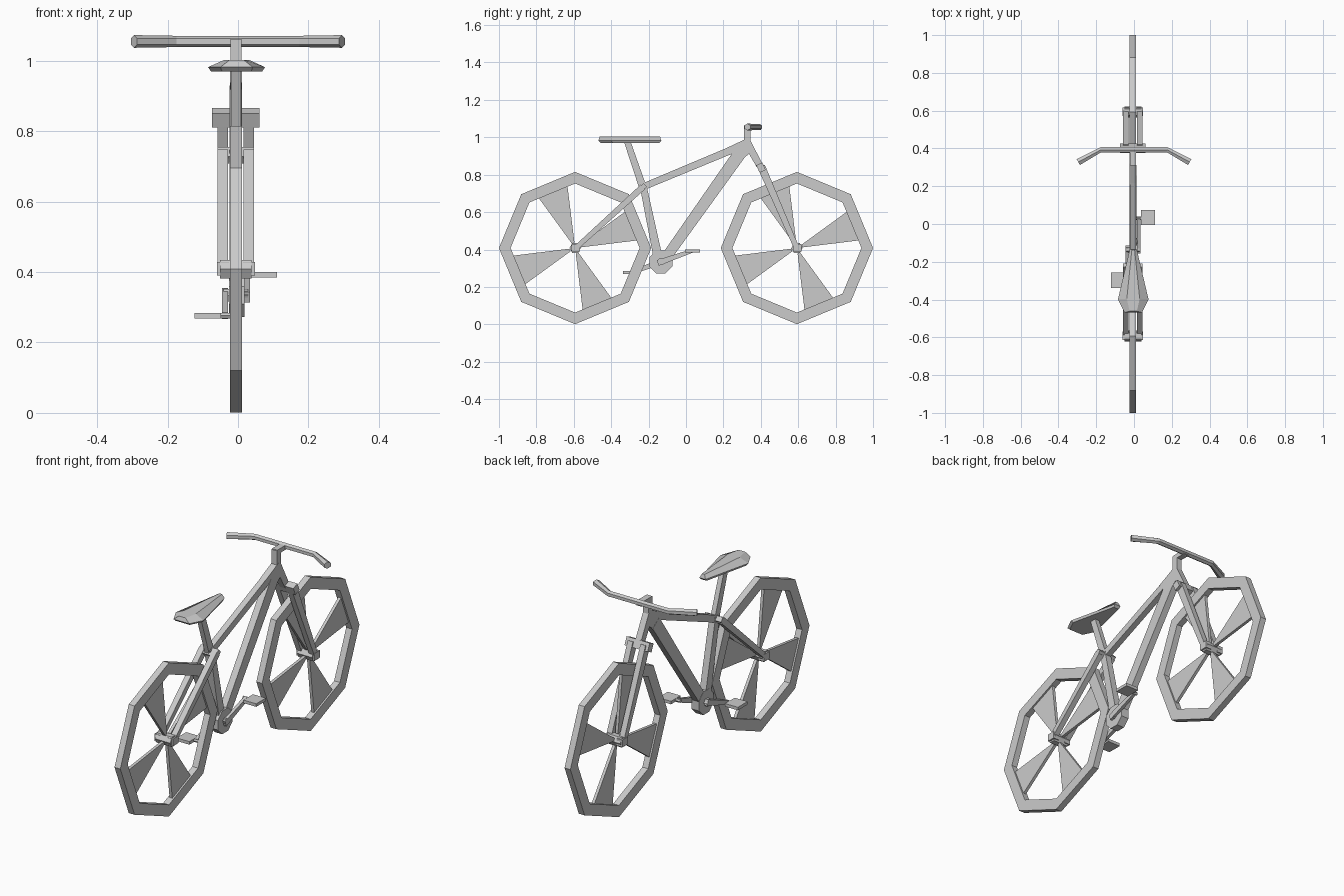
import bpy, bmesh
from math import sin, cos, radians
from mathutils import Vector

if "Cube" in bpy.data.objects:
    bpy.data.objects.remove(bpy.data.objects["Cube"])

CX = -0.006   # centre plane of the frame and wheels


def build(name, verts, faces):
    me = bpy.data.meshes.new(name)
    me.from_pydata([tuple(v) for v in verts], [], faces)
    bm = bmesh.new()
    bm.from_mesh(me)
    bmesh.ops.recalc_face_normals(bm, faces=bm.faces)
    bm.to_mesh(me)
    bm.free()
    ob = bpy.data.objects.new(name, me)
    bpy.context.collection.objects.link(ob)
    return ob


def loft(name, rings):
    """Skin a list of equal-length rings and cap both ends."""
    n = len(rings[0])
    verts = [p for r in rings for p in r]
    faces = [(k*n + i, k*n + (i+1) % n, (k+1)*n + (i+1) % n, (k+1)*n + i)
             for k in range(len(rings) - 1) for i in range(n)]
    faces += [tuple(range(n)), tuple(range(len(verts) - n, len(verts)))]
    return build(name, verts, faces)


def plate(name, yz, x0, x1):
    """Side-view outline extruded across x."""
    return loft(name, [[(x, y, z) for y, z in yz] for x in (x0, x1)])


def beam(name, p, q, wx, w0, w1):
    """Tapered box bar from p to q; wx across x, w0/w1 in the side view."""
    p, q = Vector(p), Vector(q)
    side = Vector((1, 0, 0)) * wx / 2
    up = (q - p).cross(side).normalized()
    return loft(name, [[c + side + up*w/2, c - side + up*w/2,
                        c - side - up*w/2, c + side - up*w/2]
                       for c, w in ((p, w0), (q, w1))])


def box(name, lo, hi):
    return plate(name, [(lo[1], lo[2]), (hi[1], lo[2]), (hi[1], hi[2]), (lo[1], hi[2])],
                 lo[0], hi[0])


def ngon(cy, cz, r, n=8, start=0):
    return [(cy + r*cos(radians(start + 360*i/n)), cz + r*sin(radians(start + 360*i/n)))
            for i in range(n)]


def wheel(name, cy, cz=0.408, ro=0.407, ri=0.345, h=0.017):
    # octagonal rim: four loops joined in a closed ring
    loops = [[(CX + x, y, z) for y, z in ngon(cy, cz, r)]
             for r, x in ((ro, -h), (ro, h), (ri, h), (ri, -h))]
    verts = [p for l in loops for p in l]
    faces = [(k*8 + i, k*8 + (i+1) % 8, (k+1) % 4*8 + (i+1) % 8, (k+1) % 4*8 + i)
             for k in range(4) for i in range(8)]
    build(name + "_rim", verts, faces)
    # four wedge spokes
    for k in range(4):
        pts = []
        for off, r in ((7, 0.03), (7, 0), (36, 0), (36, 0.03)):
            a = radians(off + 90*k)
            r = r or (ri + 0.004)*cos(radians(22.5))/cos(radians(off - 22.5))
            pts.append((cy + r*cos(a), cz + r*sin(a)))
        plate(f"{name}_spoke_{k+1}", pts, CX - 0.008, CX + 0.008)
    # hub axle and end blocks
    plate(name + "_axle", ngon(cy, cz, 0.03, 6), CX - 0.045, CX + 0.045)
    for s in (-1, 1):
        xs = sorted((CX + s*0.02, CX + s*0.054))
        box(name + "_hub_end", (xs[0], cy - 0.02, cz - 0.018), (xs[1], cy + 0.025, cz + 0.02))


wheel("rear_wheel", -0.593)
wheel("front_wheel", 0.593)

# Frame tubes
beam("seat_tube", (CX, -0.15, 0.36), (CX, -0.231, 0.75), 0.036, 0.048, 0.036)
beam("seat_post", (CX, -0.23, 0.73), (CX, -0.315, 0.98), 0.026, 0.04, 0.034)
beam("top_tube", (CX, -0.235, 0.733), (CX, 0.25, 0.935), 0.032, 0.036, 0.04)
beam("down_tube", (CX, -0.105, 0.36), (CX, 0.285, 0.91), 0.036, 0.055, 0.068)
plate("head_gusset", [(0.209, 0.939), (0.321, 0.992), (0.342, 0.987), (0.412, 0.853),
                      (0.38, 0.837), (0.337, 0.912), (0.299, 0.88), (0.251, 0.917)],
      CX - 0.017, CX + 0.017)

# Rear stays and fork legs on both sides
for s in (-1, 1):
    x = CX + s*0.037
    beam("rear_stay", (x, -0.23, 0.735), (x, -0.585, 0.412), 0.03, 0.034, 0.026)
    beam("fork_leg", (x, 0.402, 0.845), (x, 0.59, 0.412), 0.03, 0.042, 0.028)
beam("stay_bridge", (CX, -0.248, 0.718), (CX, -0.218, 0.745), 0.104, 0.026, 0.026)
beam("fork_crown", (CX, 0.41, 0.818), (CX, 0.392, 0.858), 0.135, 0.036, 0.036)

# Stem and swept handlebar
box("stem", (CX - 0.016, 0.31, 0.97), (CX + 0.016, 0.345, 1.062))
box("stem_clamp", (CX - 0.016, 0.315, 1.04), (CX + 0.016, 0.4, 1.064))
rings = []
for x, y, r in ((-0.295, 0.328, 0.018), (-0.175, 0.393, 0.016),
                (0.175, 0.393, 0.016), (0.295, 0.328, 0.018)):
    rings.append([(x + (v - y)*(-0.55 if x < 0 else 0.55)*(abs(x) > 0.2), v, z)
                  for v, z in ngon(y, 1.055, r, 6, 30)])
loft("handlebar", rings)

# Seat: flat base, wide rim, narrow raised top
outline = [(0.018, -0.13), (0.081, -0.40), (0.046, -0.47)]


def seat_ring(sx, inset, z):
    half = [(x*sx, -0.3 + (y + 0.3)*inset, z) for x, y in outline]
    return ([(CX + 0.002 + x, y, zz) for x, y, zz in half]
            + [(CX + 0.002 - x, y, zz) for x, y, zz in reversed(half)])


loft("seat", [seat_ring(0.9, 0.92, 0.97), seat_ring(1, 0.99, 0.982), seat_ring(0.42, 0.95, 1.003)])

# Bottom bracket, cranks and pedals
plate("bottom_bracket", ngon(-0.134, 0.334, 0.066, 8, 22.5), CX - 0.019, CX + 0.025)
for s, dy, dz, py in ((1, 0.165, 0.058, 0.034), (-1, -0.16, -0.058, -0.298)):
    x = CX + s*0.031
    beam("crank", (x, -0.134 - dy*0.1, 0.334 - dz*0.1), (x, -0.134 + dy, 0.334 + dz),
         0.017, 0.032, 0.02)
    z = 0.334 + dz
    xs = sorted((CX + s*0.042, CX + s*0.117))
    box("pedal", (xs[0], py - 0.04, z - 0.008), (xs[1], py + 0.04, z + 0.008))
    xs = sorted((CX + s*0.015, CX + s*0.05))
    plate("pedal_axle", ngon(-0.134 + dy, z, 0.009, 6), *xs)
    plate("crank_axle", ngon(-0.134, 0.334, 0.02, 6), *sorted((CX, CX + s*0.035)))
